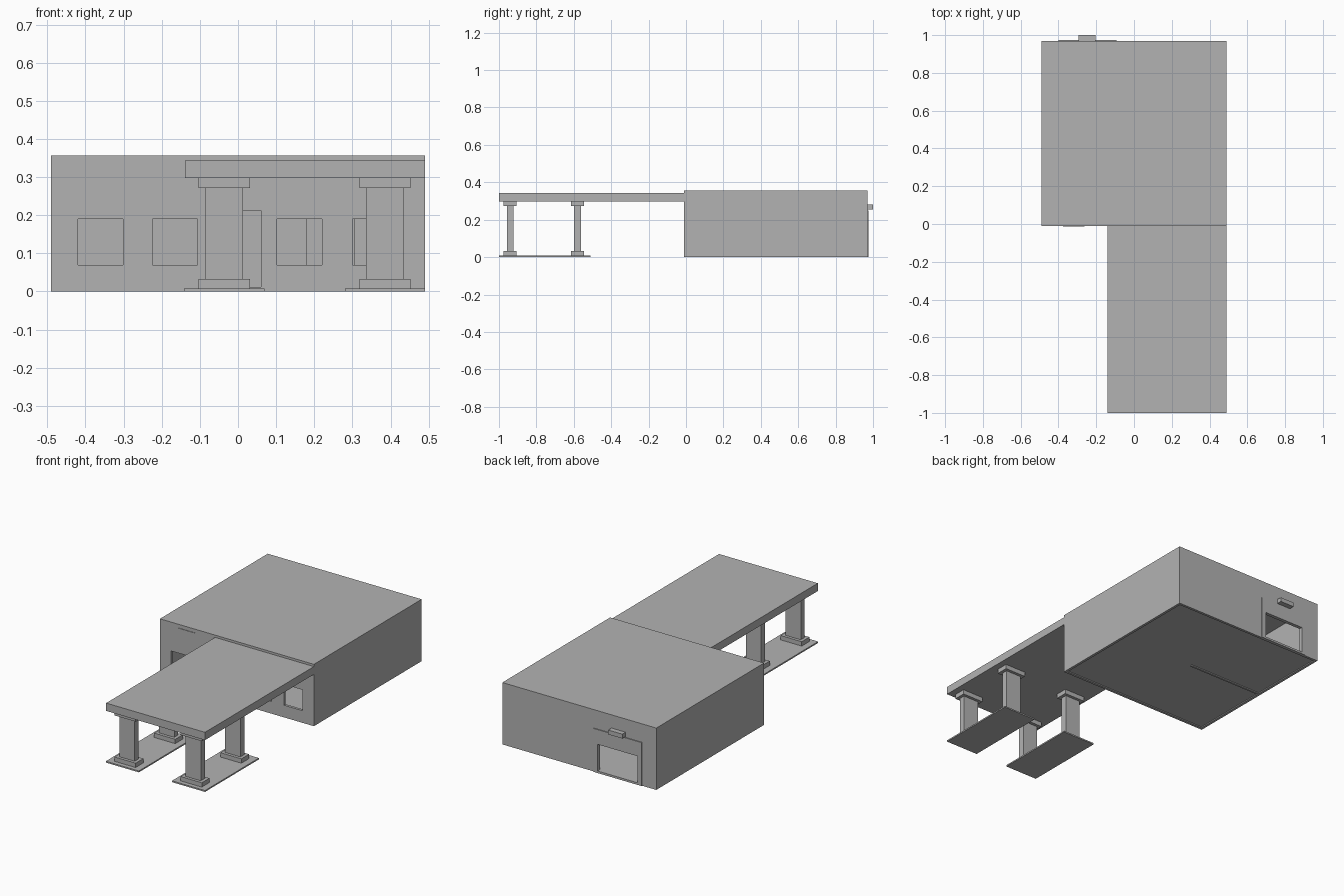
import bpy

# Remove the default cube
if "Cube" in bpy.data.objects:
    bpy.data.objects.remove(bpy.data.objects["Cube"], do_unlink=True)

grey = bpy.data.materials.new("plain grey")
grey.use_nodes = True
GREY = (0.45, 0.45, 0.45, 1)
grey.diffuse_color = GREY
grey.node_tree.nodes["Principled BSDF"].inputs["Base Color"].default_value = GREY


def box(name, x, y, z):
    """Box from (low, high) ranges on each axis."""
    bpy.ops.mesh.primitive_cube_add(size=1)
    ob = bpy.context.object
    ob.name = name
    for v in ob.data.vertices:
        v.co = [r[0] if c < 0 else r[1] for c, r in zip(v.co, (x, y, z))]
    ob.data.materials.append(grey)
    return ob


def cut(target, x, y, z):
    """Cut a box-shaped opening out of the target."""
    cutter = box("cutter", x, y, z)
    cutter.hide_render = True
    mod = target.modifiers.new("opening", 'BOOLEAN')
    mod.operation, mod.solver, mod.object = 'DIFFERENCE', 'EXACT', cutter
    bpy.context.view_layer.objects.active = target
    bpy.ops.object.modifier_apply(modifier=mod.name)
    bpy.data.objects.remove(cutter, do_unlink=True)


W, FRONT, BACK, T = 0.49, -0.01, 0.97, 0.015
inner_x, inner_y = (-W + T, W - T), (FRONT + T, BACK - T)

# Hollow building with a floor set slightly above the wall bottoms
shell = box("building_shell", (-W, W), (FRONT, BACK), (0, 0.356))
cut(shell, inner_x, inner_y, (0.012, 0.343))
cut(shell, inner_x, inner_y, (-0.1, 0.006))

# Front windows, front door and back hatch
front_wall = (FRONT - 0.1, FRONT + T + 0.01)
for x0 in (-0.42, -0.224, 0.102, 0.30):
    cut(shell, (x0, x0 + 0.118), front_wall, (0.07, 0.19))
cut(shell, (-0.06, 0.06), front_wall, (0.012, 0.213))
hatch = (-0.375, -0.12), (BACK - T - 0.01, BACK + 0.1), (0.012, 0.165)
cut(shell, *hatch)

# Surround and lamp on the back wall
surround = box("back_surround", (-0.40, -0.093), (BACK - 0.002, BACK + 0.005), (0, 0.25))
cut(surround, *hatch)
box("back_lamp", (-0.295, -0.205), (BACK - 0.002, 1.0), (0.255, 0.28))

# Sign plate on the front wall
box("front_plate", (-0.375, -0.262), (FRONT - 0.003, FRONT + 0.002), (0.30, 0.335))

# Interior partition and inside door
box("partition_wall", (-W + T, 0), (0.478, 0.49), (0, 0.343))
box("inside_door", (0.18, 0.305), (BACK - T - 0.006, BACK - T), (0.012, 0.213))

# Canopy over the forecourt
box("canopy", (-0.139, W), (-1, FRONT), (0.298, 0.343))

# Two islands, each with a pair of capped posts
for side, cx in (("right", -0.036), ("left", 0.385)):
    box(side + "_island", (cx - 0.105, cx + 0.105), (-1, -0.51), (0, 0.008))
    for place, cy in (("front", -0.94), ("rear", -0.58)):
        name = side + "_" + place
        box(name + "_post", (cx - 0.049, cx + 0.049), (cy - 0.018, cy + 0.018), (0.03, 0.275))
        for part, z in (("_foot", (0.008, 0.033)), ("_capital", (0.272, 0.298))):
            box(name + part, (cx - 0.067, cx + 0.067), (cy - 0.035, cy + 0.035), z)
